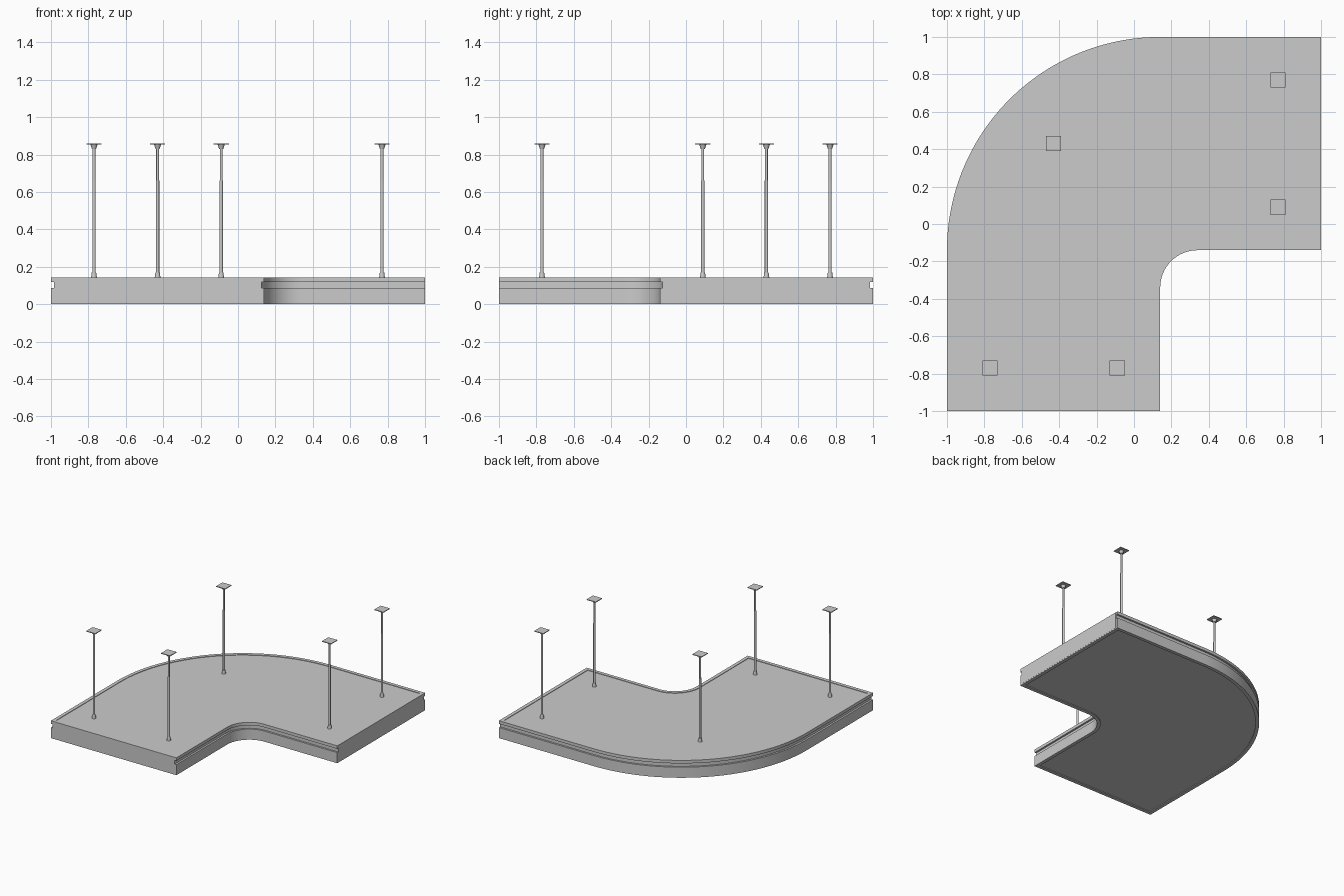
import bpy, bmesh
from math import cos, sin, pi

if "Cube" in bpy.data.objects:
    bpy.data.objects.remove(bpy.data.objects["Cube"])

def finish(name, bm):
    bmesh.ops.recalc_face_normals(bm, faces=bm.faces)
    me = bpy.data.meshes.new(name)
    bm.to_mesh(me)
    bm.free()
    ob = bpy.data.objects.new(name, me)
    bpy.context.collection.objects.link(ob)
    bpy.ops.object.select_all(action='DESELECT')
    ob.select_set(True)
    bpy.context.view_layer.objects.active = ob
    bpy.ops.object.shade_smooth_by_angle(angle=0.6)
    return ob

def arc(cx, cy, r, a0, a1, n):
    return [(cx + r * cos(a0 + (a1 - a0) * i / n), cy + r * sin(a0 + (a1 - a0) * i / n))
            for i in range(n + 1)]

def outline(d, e):
    """Curved L outline, long sides inset by d and straight ends inset by e."""
    return ([(-1 + d, -1 + e)] + arc(.14, -.14, 1.14 - d, pi, pi / 2, 48) +
            [(1 - e, 1 - d), (1 - e, -.14 + d)] +
            arc(.34, -.34, .2 + d, pi / 2, pi, 16) + [(.14 - d, -1 + e)])

def box(name, lo, hi):
    bm = bmesh.new()
    bmesh.ops.create_cube(bm, size=1)
    for v in bm.verts:
        v.co = [(a + b) / 2 + c * (b - a) for a, b, c in zip(lo, hi, v.co)]
    return finish(name, bm)

def lathe(name, x, y, profile, n=16):
    bm = bmesh.new()
    rings = [[bm.verts.new((x + r * cos(2 * pi * i / n), y + r * sin(2 * pi * i / n), z))
              for i in range(n)] for r, z in profile]
    skin(bm, rings)
    return finish(name, bm)

def skin(bm, rings):
    n = len(rings[0])
    for a, b in zip(rings, rings[1:]):
        for i in range(n):
            j = (i + 1) % n
            bm.faces.new((a[i], a[j], b[j], b[i]))
    bm.faces.new(rings[0][::-1])
    bm.faces.new(rings[-1])

# curved housing: side groove, raised rims above and below the recessed panels
levels = [(.028, .028, .006), (.028, .028, 0), (0, 0, 0), (0, 0, .087),
          (.015, 0, .087), (.015, 0, .118), (0, 0, .118), (0, 0, .143),
          (.028, .028, .143), (.028, .028, .139)]
bm = bmesh.new()
skin(bm, [[bm.verts.new((x, y, z)) for x, y in outline(d, e)] for d, e, z in levels])
finish("housing", bm)

# end cover plates
box("end_plate_front", (-.978, -1.001, .008), (.12, -.995, .143))
box("end_plate_right", (.995, -.12, .008), (1.001, .978, .143))

# suspension poles with foot, sleeve, upper socket and ceiling plate
for k, (x, y) in enumerate([(-.77, -.77), (-.09, -.77), (-.43, .43), (.77, .09), (.77, .77)]):
    lathe(f"pole_{k}", x, y, [(.016, .138), (.012, .168), (.009, .168), (.009, .66),
                              (.0075, .66), (.0075, .83), (.011, .83), (.016, .845),
                              (.02, .856)])
    box(f"ceiling_plate_{k}", (x - .041, y - .041, .853), (x + .041, y + .041, .859))
